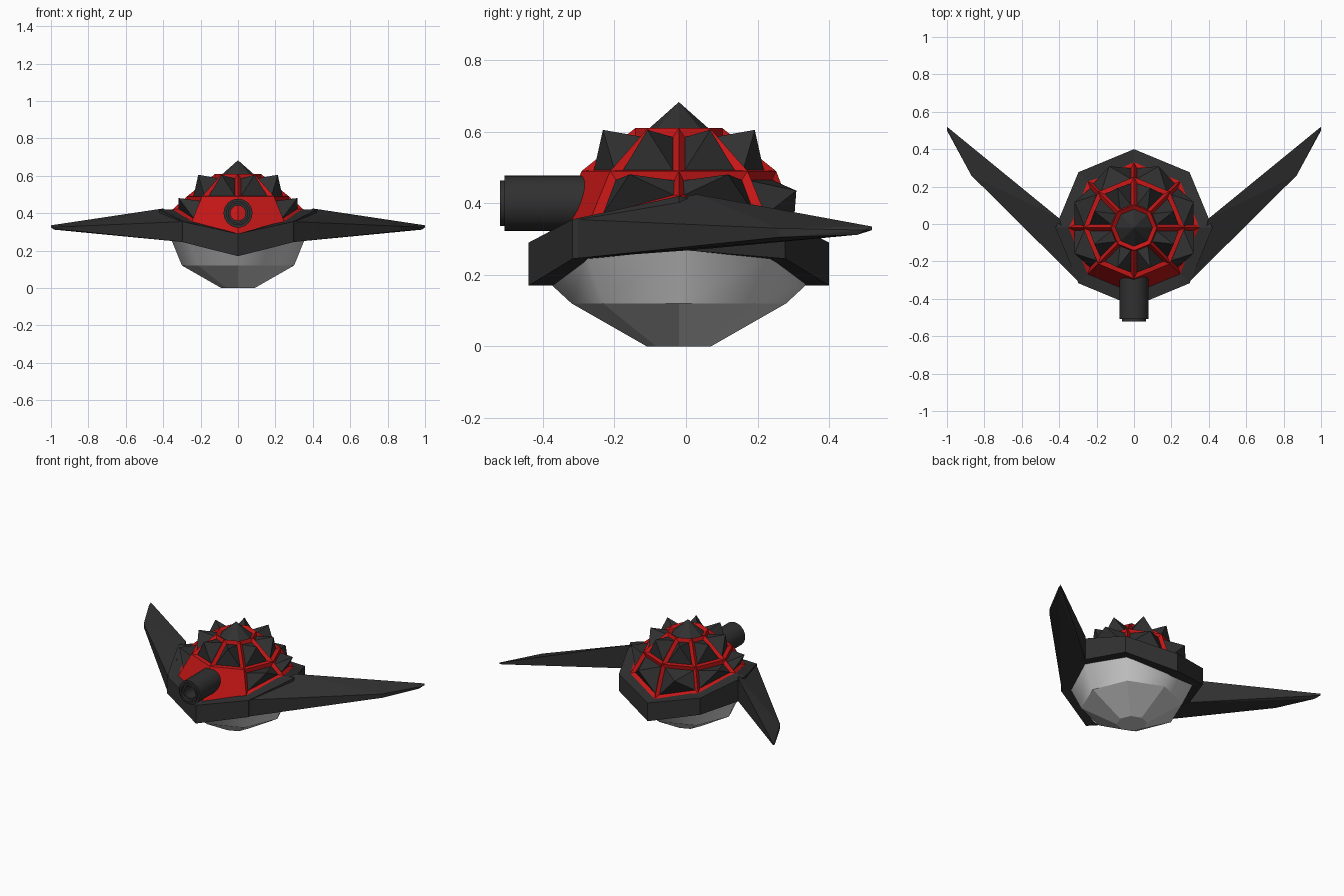
import bpy, bmesh, math
from mathutils import Vector

if "Cube" in bpy.data.objects:
    bpy.data.objects.remove(bpy.data.objects["Cube"])

CY = -0.02                                  # centre of the octagonal body
RIM_TOP = [0.42, 0.355, 0.29, 0.355]        # side, diagonal, end, diagonal
RIM_LOW = [0.27, 0.245, 0.17, 0.245]


def material(name, color):
    m = bpy.data.materials.new(name)
    m.diffuse_color = (*color, 1)
    m.use_nodes = True
    m.node_tree.nodes["Principled BSDF"].inputs["Base Color"].default_value = m.diffuse_color
    return m


BLACK = material("black", (0.03, 0.03, 0.03))
RED = material("red", (0.55, 0.008, 0.008))


def finish(name, bm, mat=None):
    bmesh.ops.recalc_face_normals(bm, faces=bm.faces)
    me = bpy.data.meshes.new(name)
    bm.to_mesh(me)
    bm.free()
    ob = bpy.data.objects.new(name, me)
    bpy.context.collection.objects.link(ob)
    if mat:
        me.materials.append(mat)
    return ob


def ring(bm, r, z):
    """Octagon of verts; z is a number or a repeating list of heights."""
    zs = z if isinstance(z, list) else [z] * 4
    return [bm.verts.new((r * math.cos(k * math.pi / 4),
                          CY + r * math.sin(k * math.pi / 4), zs[k % 4]))
            for k in range(8)]


def bridge(bm, a, b):
    n = len(a)
    return [bm.faces.new((a[i], a[(i + 1) % n], b[(i + 1) % n], b[i])) for i in range(n)]


# Belly: faceted bowl with a smooth upper band
bm = bmesh.new()
r0, r1, r2 = ring(bm, 0.09, 0), ring(bm, 0.30, 0.12), ring(bm, 0.365, [z + 0.01 for z in RIM_LOW])
bm.faces.new(r0)
bridge(bm, r0, r1)
for f in bridge(bm, r1, r2):
    f.smooth = True
for e in bm.edges:
    if all(abs(v.co.z - 0.12) < 1e-4 for v in e.verts):
        e.smooth = False
finish("belly", bm)

# Rim: wavy octagonal band
bm = bmesh.new()
loops = [ring(bm, 0.42, RIM_LOW), ring(bm, 0.42, RIM_TOP),
         ring(bm, 0.33, RIM_TOP), ring(bm, 0.35, RIM_LOW)]
for i in range(4):
    bridge(bm, loops[i], loops[(i + 1) % 4])
finish("rim", bm, BLACK)

# Shell: red frame with recessed panels, the two low front panels stay flush
bm = bmesh.new()
low, mid, top = ring(bm, 0.35, RIM_TOP), ring(bm, 0.272, 0.49), ring(bm, 0.122, 0.61)
lower = bridge(bm, low, mid)
panels = [f for i, f in enumerate(lower) if i not in (5, 6)]
panels += bridge(bm, mid, top) + [bm.faces.new(top)]
bm.normal_update()
bmesh.ops.inset_individual(bm, faces=panels, thickness=0.021, depth=-0.015,
                           use_even_offset=True)
bm.normal_update()
bases = [([v.co.copy() for v in f.verts], f.normal.copy(), f.calc_center_median())
         for f in panels]
finish("shell_frame", bm, RED)

# Spikes: a pyramid on every recessed panel
bm = bmesh.new()
for pts, normal, centre in bases:
    vs = [bm.verts.new(p) for p in pts]
    tip = bm.verts.new(centre + normal * 0.088)
    bm.faces.new(vs[::-1])
    for i in range(len(vs)):
        bm.faces.new((vs[i], vs[(i + 1) % len(vs)], tip))
finish("shell_spikes", bm, BLACK)

# Wings: swept tapering hull, mirrored
bm = bmesh.new()
for p in [(0.29, -0.315, 0.355), (0.29, -0.315, 0.245), (0.40, 0.03, 0.425),
          (0.40, 0.03, 0.27), (0.87, 0.26, 0.33), (0.87, 0.26, 0.305),
          (0.985, 0.48, 0.312), (1, 0.50, 0.325), (1, 0.52, 0.335), (1, 0.52, 0.325)]:
    bm.verts.new(p)
bmesh.ops.convex_hull(bm, input=bm.verts)
wing = finish("wings", bm, BLACK)
wing.modifiers.new("mirror", 'MIRROR')

# Cannon: lathed open barrel pointing forward
bm = bmesh.new()
profile = [(0.077, -0.27), (0.077, -0.508), (0.064, -0.508), (0.064, -0.52),
           (0.052, -0.52), (0.052, -0.50), (0.04, -0.50), (0.04, -0.27)]
N = 32
rows = [[bm.verts.new((r * math.cos(k * math.tau / N), y, 0.40 + r * math.sin(k * math.tau / N)))
         for k in range(N)] for r, y in profile]
for i in range(len(rows)):
    bridge(bm, rows[i], rows[(i + 1) % len(rows)])
cannon = finish("cannon", bm, BLACK)
bpy.context.view_layer.objects.active = cannon
cannon.select_set(True)
bpy.ops.object.shade_smooth_by_angle(angle=math.radians(35))

# Red core at the bottom of the barrel
bm = bmesh.new()
bmesh.ops.create_circle(bm, cap_ends=True, segments=N, radius=0.041)
for v in bm.verts:
    v.co = Vector((v.co.x, -0.30, 0.40 + v.co.y))
finish("cannon_core", bm, RED)
